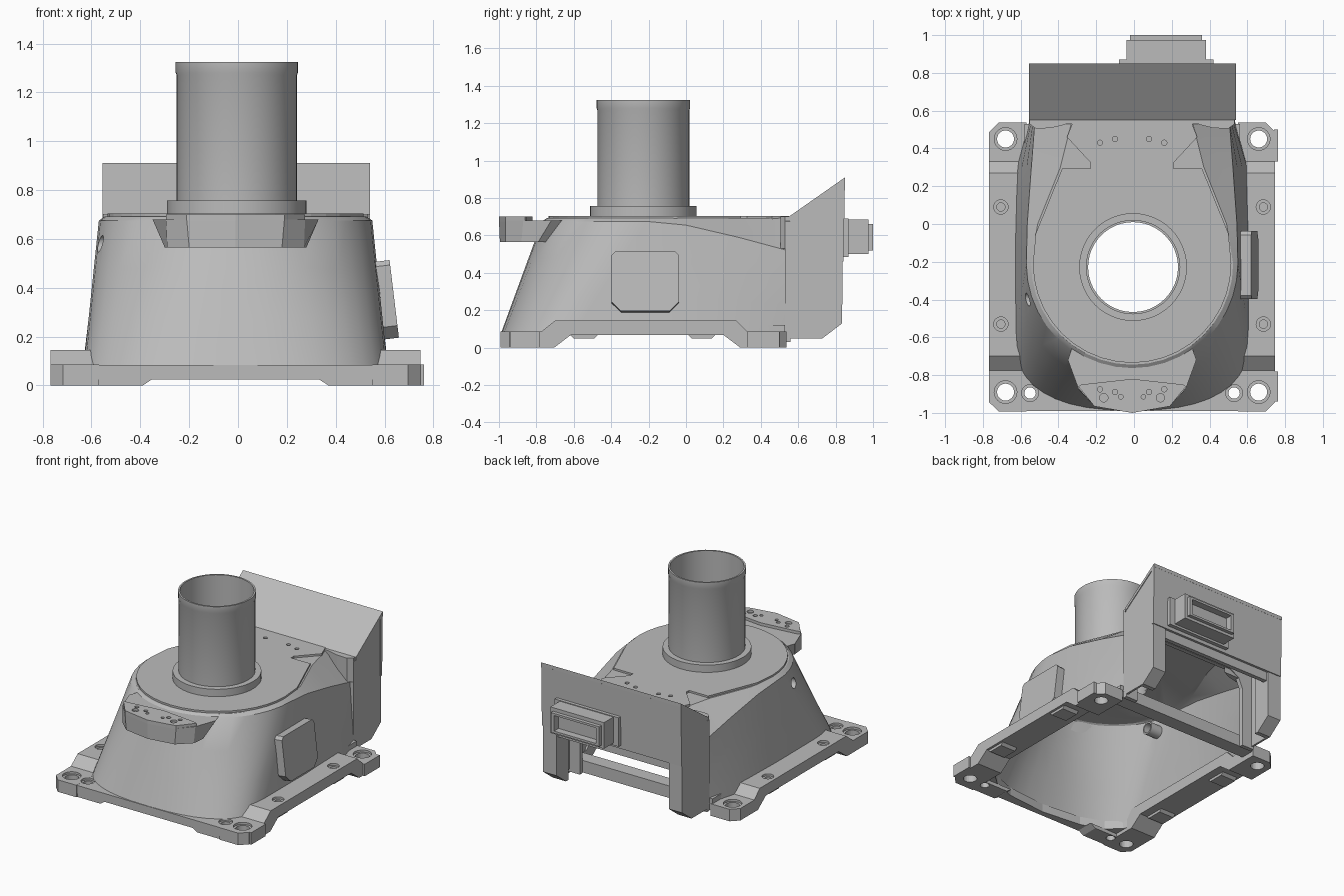
import bpy, bmesh, math
from mathutils import Matrix

CX = -0.01  # plane of symmetry

old = bpy.data.objects.get("Cube")
if old:
    bpy.data.objects.remove(old, do_unlink=True)

grey = bpy.data.materials.new("cast grey")
grey.use_nodes = True
grey.diffuse_color = (0.5, 0.5, 0.5, 1)
grey.node_tree.nodes["Principled BSDF"].inputs["Base Color"].default_value = (0.5, 0.5, 0.5, 1)


def finish(name, bm, smooth=False):
    bmesh.ops.recalc_face_normals(bm, faces=bm.faces[:])
    mesh = bpy.data.meshes.new(name)
    bm.to_mesh(mesh)
    bm.free()
    mesh.materials.append(grey)
    obj = bpy.data.objects.new(name, mesh)
    bpy.context.collection.objects.link(obj)
    if smooth:
        activate(obj)
        bpy.ops.object.shade_smooth_by_angle(angle=math.radians(32))
    return obj


def activate(obj):
    bpy.ops.object.select_all(action='DESELECT')
    obj.select_set(True)
    bpy.context.view_layer.objects.active = obj


def loft(bm, rings, caps=(True, True), closed=True, loop=False):
    rows = [[bm.verts.new((x + CX, y, z)) for x, y, z in ring] for ring in rings]
    n = len(rows[0])
    pairs = list(zip(rows, rows[1:])) + ([(rows[-1], rows[0])] if loop else [])
    for a, b in pairs:
        for i in range(n if closed else n - 1):
            j = (i + 1) % n
            bm.faces.new((a[i], a[j], b[j], b[i]))
    for cap, row in zip(caps, (rows[0], rows[-1])):
        if cap:
            bm.faces.new(row)


def place(p, q, axis, at):
    return {'x': (at, p, q), 'y': (p, at, q), 'z': (p, q, at)}[axis]


def prism(name, pts, axis, a, b):
    bm = bmesh.new()
    loft(bm, [[place(p, q, axis, at) for p, q in pts] for at in (a, b)])
    return finish(name, bm)


def box(name, x, y, z):
    return prism(name, [(x[0], y[0]), (x[1], y[0]), (x[1], y[1]), (x[0], y[1])], 'z', *z)


def turned(bm, profile, p, q, axis='z', seg=24, loop=False):
    turn = [2 * math.pi * i / seg for i in range(seg)]
    rings = [[place(p + r * math.cos(t), q + r * math.sin(t), axis, h) for t in turn] for r, h in profile]
    loft(bm, rings, (not loop, not loop), True, loop)


def modify(obj, kind, **settings):
    mod = obj.modifiers.new(kind.title(), kind)
    for key, value in settings.items():
        setattr(mod, key, value)
    activate(obj)
    bpy.ops.object.modifier_apply(modifier=mod.name)


def drill(obj, holes, axis='z'):
    """Cut stepped round holes; each hole is (p, q, profile)."""
    bm = bmesh.new()
    for p, q, profile in holes:
        turned(bm, profile, p, q, axis)
    cutter = finish("hole_cutter", bm)
    cutter.hide_render = True
    modify(obj, 'BOOLEAN', operation='DIFFERENCE', solver='EXACT', object=cutter)
    bpy.data.objects.remove(cutter, do_unlink=True)


def both(half):
    """Mirror a half outline that starts on the centre line."""
    return half + [(-p[0], *p[1:]) for p in reversed(half) if p[0] > 0]


def countersunk(r, wide, step):
    return [(r, -0.1), (r, step), (wide, step), (wide, 0.3)]


# Side rails that drop to feet at both ends
rail = [(-.993, 0), (-.705, 0), (-.615, .068), (.2, .068), (.29, 0), (.537, 0), (.537, .085),
        (.33, .085), (.27, .145), (-.70, .145), (-.775, .085), (-.993, .085)]
inner_hole = countersunk(.03, .045, .07)
for s, side in ((1, "left"), (-1, "right")):
    obj = prism(f"{side}_rail", rail, 'x', s * .56, s * .757)
    bm = bmesh.new()
    bm.from_mesh(obj.data)
    corners = [e for e in bm.edges if abs(e.verts[0].co.z - e.verts[1].co.z) > .08
               and abs(e.verts[0].co.y - e.verts[1].co.y) < .01 and abs(e.verts[0].co.x - CX) > .7]
    bmesh.ops.bevel(bm, geom=corners, offset=.05, segments=1, affect='EDGES')
    bm.to_mesh(obj.data)
    bm.free()
    drill(obj, [(s * .67, y, countersunk(.045, .06, .07)) for y in (.45, -.89)]
          + [(s * .695, y, countersunk(.022, .038, .13)) for y in (.09, -.53)]
          + [(s * .54, -.895, inner_hole)])
    for y in (-.62, .01):
        prism(f"{side}_rail_pad", [(y, .07), (y + .02, .05), (y + .13, .05), (y + .15, .07)],
              'x', s * .62, s * .74)
    pad = prism(f"{side}_front_pad", [(s * .57, 0), (s * .38, 0), (s * .34, .026), (s * .57, .026)],
                'y', -.985, -.86)
    drill(pad, [(s * .54, -.895, inner_hole)])

# Locating plates on the left feet
for y in ((-.94, -.78), (.33, .5)):
    box("foot_locating_plate", (.75, .772), y, (0, .085))

# Front plate, following the body curve, and rear cross bar
front = both([(0, -.95), (.3, -.92), (.46, -.86), (.55, -.78), (.58, -.7), (.6, -.7), (.6, -.99)])
plate = prism("front_plate", front, 'z', .025, .084)
drill(plate, [(s * .54, -.895, inner_hole) for s in (-1, 1)])
box("rear_cross_bar", (-.57, .57), (.43, .53), (.035, .12))

# Hollow tapered body, open below and behind
steps = [math.pi / 2 * k / 10 for k in range(11)]


def arc(r, z):
    return [(r * math.sin(a), -.21 - r * math.cos(a), z) for a in steps]


foot_line = [(.622 * math.sin(a) ** .8, -.6 - .388 * max(0, math.cos(a)) ** .8, .08) for a in steps]
foot_line += [(.625, -.1, .08), (.615, .28, .08), (.545, .54, .08)]
shoulder = arc(.56, .675) + [(.555, 0, .655), (.535, .28, .59), (.515, .54, .52)]
rim = arc(.535, .692) + [(.5, 0, .692), (.38, .3, .692), (.32, .54, .692)]


def open_ring(half):
    return [(-x, y, z) for x, y, z in reversed(half[1:])] + half


bm = bmesh.new()
blend = [[tuple(a + (b - a) * t for a, b in zip(p, q)) for p, q in zip(foot_line, shoulder)]
         for t in (0, .33, .67, 1)]
loft(bm, [open_ring(h) for h in blend + [rim]], (False, True), False)
body = finish("body_shell", bm)
modify(body, 'SOLIDIFY', thickness=.03, offset=-1)
drill(body, [(.005, -.228, [(.24, .55), (.24, .8)])])
drill(body, [(-.4, .58, [(.034, -.75), (.034, -.4)])], 'x')
activate(body)
bpy.ops.object.shade_smooth_by_angle(angle=math.radians(32))

bm = bmesh.new()
turned(bm, [(.034, -.53), (.045, -.53), (.045, -.44), (.034, -.44)], -.4, .58, 'x', loop=True)
finish("side_hole_boss", bm, True)

# Raised top plate with notched neck
top = [p[:2] for p in arc(.525, 0)] + [(.51, -.05), (.37, .295), (.22, .295), (.22, .325),
                                     (.345, .46), (.31, .55)]
deck = prism("top_plate", both(top), 'z', .685, .705)
drill(deck, [(.005, -.228, [(.24, .5), (.24, .8)])]
      + [(x, y, [(.014, .69), (.014, .8)]) for x, y in ((-.17, .43), (-.09, .45), (.09, .45), (.17, .43))])

# Rear flange around the open back, flaring out at the upper corners
arch = [(0, .70), (.52, .70), (.545, .675), (.545, .03), (.45, .03), (.45, .46), (.42, .53), (.35, .57), (0, .57)]
prism("rear_flange", arch + [(-x, z) for x, z in reversed(arch[1:-1])], 'y', .53, .56)
for s, side in ((1, "left"), (-1, "right")):
    prism(f"{side}_flange_flare", [(s * x, y) for x, y in ((.3, .555), (.36, .525), (.43, .508), (.51, .505),
                                                         (.543, .53), (.543, .555))], 'z', .53, .70)

# Front lug with raised pad, closed against the curved body wall
lug_low = both([(0, -.995), (.19, -.965), (.28, -.88), (.29, -.79), (.27, -.74), (0, -.80)])
lug_high = both([(0, -1), (.2, -.965), (.285, -.87), (.34, -.72), (.32, -.66), (0, -.76)])
bm = bmesh.new()
loft(bm, [[(x, y, .565) for x, y in lug_low], [(x, y, .68) for x, y in lug_high]])
finish("front_lug", bm)
pad = prism("front_lug_pad", both([(0, -1), (.2, -.965), (.285, -.86), (.27, -.85), (0, -.82)]), 'z', .675, .70)
drill(pad, [(s * x, y, [(r, .685), (r, .8)]) for s in (-1, 1)
            for x, y, r in ((.17, -.875, .014), (.09, -.89, .014), (.06, -.915, .012), (.15, -.92, .022))])

# Collar and open tube
for name, prof in (("tube_collar", [(.24, .69), (.285, .69), (.285, .757), (.24, .757)]),
                   ("tube", [(.238, .68), (.246, .68), (.246, 1.27), (.25, 1.28), (.25, 1.325), (.238, 1.325)])):
    bm = bmesh.new()
    turned(bm, prof, .005, -.228, seg=48, loop=True)
    finish(name, bm, True)

# Tilted cover on the left side
cover = [(-.18, -.11), (-.13, -.16), (.13, -.16), (.18, -.11), (.18, .14), (.16, .16), (-.16, .16), (-.18, .14)]
obj = prism("side_cover", cover, 'x', -.035, .03)
obj.data.transform(Matrix.Translation((.62, -.218, .352)) @ Matrix.Rotation(-.12, 4, 'Y'))

# Rear hood: sloped roof, back panel and side columns
prism("hood_roof", [(.55, .70), (.85, .91), (.85, .885), (.55, .675)], 'x', -.545, .55)
prism("hood_back_panel", [(.825, .46), (.842, .46), (.85, .91), (.825, .89)], 'x', -.545, .55)
column = [(.555, .05), (.73, .05), (.835, .13), (.838, .89), (.555, .695)]
for s, side in ((1, "left"), (-1, "right")):
    prism(f"hood_{side}_wall", column, 'x', s * .53, s * .545)
    prism(f"hood_{side}_column", [(.70, .05), (.73, .05), (.835, .13), (.835, .6), (.70, .6)],
          'x', s * .44, s * .535)
box("hood_inner_strip", (-.44, .44), (.79, .82), (.40, .50))

# Rear connector with an open socket and locking frame
box("connector_base", (-.07, .43), (.84, .87), (.485, .69))
box("connector_body", (-.03, .39), (.86, .95), (.50, .685))
for z in ((.50, .53), (.655, .685)):
    box("connector_long_wall", (-.03, .39), (.95, .975), z)
for x in ((-.03, 0), (.36, .39)):
    box("connector_end_wall", x, (.95, .975), (.50, .685))
for x in ((-.01, .015), (.345, .37)):
    box("connector_latch", x, (.94, 1.0), (.52, .66))
for z in ((.52, .535), (.645, .66)):
    box("connector_latch_bar", (-.01, .37), (.94, 1.0), z)
